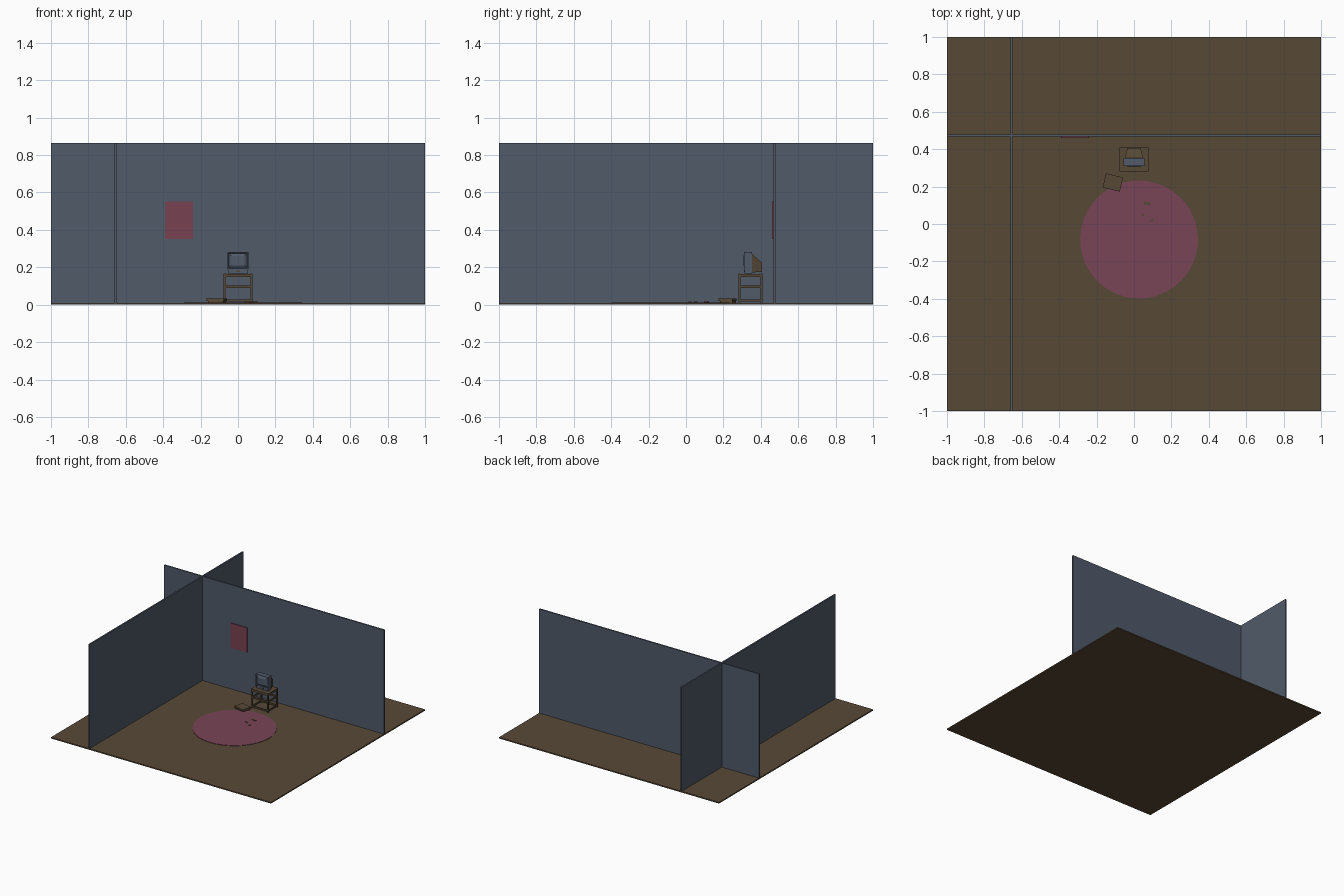
import bpy, bmesh, math
from mathutils import Matrix, Vector

cube = bpy.data.objects.get("Cube")
if cube:
    bpy.data.objects.remove(cube, do_unlink=True)


def material(name, rgb):
    m = bpy.data.materials.new(name)
    m.use_nodes = True
    m.diffuse_color = (*rgb, 1)
    m.node_tree.nodes["Principled BSDF"].inputs["Base Color"].default_value = (*rgb, 1)
    return m


BROWN = material("wood brown", (0.095, 0.067, 0.037))
SLATE = material("slate blue", (0.082, 0.103, 0.144))
ROSE = material("rug rose", (0.19, 0.057, 0.094))
RED = material("poster red", (0.19, 0.053, 0.085))


def finish(name, bm, mat):
    mesh = bpy.data.meshes.new(name)
    bm.to_mesh(mesh)
    bm.free()
    mesh.materials.append(mat)
    obj = bpy.data.objects.new(name, mesh)
    bpy.context.collection.objects.link(obj)
    return obj


def add_box(bm, lo, hi):
    lo, hi = Vector(lo), Vector(hi)
    mat = Matrix.Translation((lo + hi) / 2) @ Matrix.Diagonal((*(hi - lo), 1))
    return bmesh.ops.create_cube(bm, size=1, matrix=mat)["verts"]


def box(name, lo, hi, mat):
    bm = bmesh.new()
    add_box(bm, lo, hi)
    return finish(name, bm, mat)


def disc(name, x, y, z0, z1, radius, sides, mat):
    bm = bmesh.new()
    bmesh.ops.create_cone(bm, cap_ends=True, segments=sides, radius1=radius, radius2=radius,
                          depth=z1 - z0, matrix=Matrix.Translation((x, y, (z0 + z1) / 2)))
    return finish(name, bm, mat)


# Room shell
G = 0.01
box("floor", (-1, -1, 0), (1, 1, G), BROWN)
box("back_wall", (-1, 0.467, G), (1, 0.479, 0.865), SLATE)
box("side_wall_front", (-0.661, -1, G), (-0.649, 0.467, 0.865), SLATE)
box("side_wall_rear", (-0.661, 0.479, G), (-0.649, 1, 0.865), SLATE)
box("poster", (-0.39, 0.461, 0.35), (-0.24, 0.467, 0.553), RED)
disc("rug", 0.027, -0.083, G, 0.013, 0.315, 48, ROSE)

# Television stand: top, four legs with pegs, two rings of rails
SX, Y0, Y1, T = 0.078, 0.28, 0.41, 0.012
box("stand_top", (-SX, Y0, 0.147), (SX, Y1, 0.165), BROWN)
for side, x in (("right", -SX), ("left", SX - T)):
    for end, y in (("front", Y0), ("back", Y1 - T)):
        box(f"stand_{end}_{side}_leg", (x, y, G), (x + T, y + T, 0.147), BROWN)
        disc(f"stand_{end}_{side}_peg", x + T / 2, y + T / 2, 0.165, 0.167, 0.004, 8, BROWN)
bm = bmesh.new()
for z in (0.016, 0.09):
    for y in (Y0 + 0.002, Y1 - T + 0.002):
        add_box(bm, (-SX + T, y, z), (SX - T, y + 0.008, z + T))
    for x in (-SX + 0.002, SX - T + 0.002):
        add_box(bm, (x, Y0 + T, z), (x + 0.008, Y1 - T, z + T))
finish("stand_rails", bm, BROWN)

# Television housing with a recessed frame and bulging screen
bm = bmesh.new()
add_box(bm, (-0.057, 0.31, 0.188), (0.057, 0.352, 0.283))
front = min(bm.faces, key=lambda f: f.calc_center_median().y)
bmesh.ops.inset_region(bm, faces=[front], thickness=0.009)
bmesh.ops.inset_region(bm, faces=[front], thickness=0.003, depth=-0.005)
bmesh.ops.inset_region(bm, faces=[front], thickness=0.02, depth=0.008)
finish("television_housing", bm, SLATE)
box("television_control_panel", (-0.053, 0.314, 0.167), (0.053, 0.352, 0.188), SLATE)
box("television_button", (-0.01, 0.311, 0.175), (0.01, 0.314, 0.183), BROWN)

# Tapered picture-tube cover
bm = bmesh.new()
for v in add_box(bm, (-0.05, 0.352, 0.172), (0.05, 0.405, 0.272)):
    if v.co.y > 0.4:
        v.co.x *= 0.7
        v.co.z = 0.225 if v.co.z > 0.2 else 0.176
finish("television_tube_cover", bm, BROWN)

# Game box: overhanging lid above a narrower base
bm = bmesh.new()
add_box(bm, (-0.047, -0.039, 0.02), (0.047, 0.039, 0.033))
add_box(bm, (-0.042, -0.032, G), (0.042, 0.036, 0.02))
console = finish("game_box", bm, BROWN)
console.location = (-0.113, 0.222, 0)
console.rotation_euler.z = math.radians(-13)

# Small pieces scattered on the rug
for i, (x, y, r, sides) in enumerate(((0.063, 0.112, 0.01, 6), (0.08, 0.108, 0.011, 6),
                                      (0.048, 0.048, 0.013, 3), (0.097, 0.018, 0.011, 3))):
    disc(f"rug_piece_{i + 1}", x, y, 0.013, 0.017, r, sides, BROWN)
